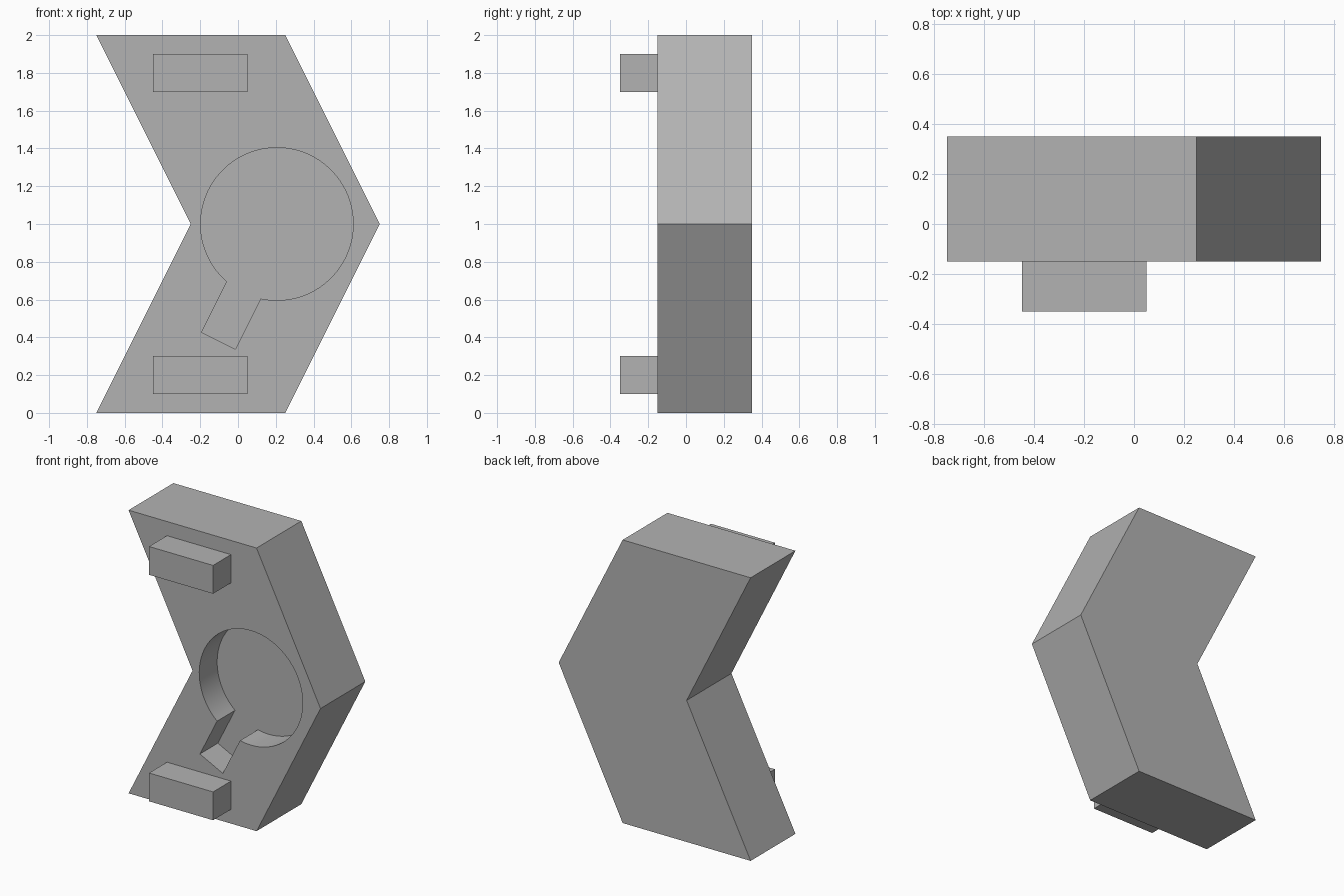
import bpy, bmesh
from math import atan2, asin, cos, sin, tau
from mathutils import Vector

cube = bpy.data.objects.get("Cube")
if cube:
    bpy.data.objects.remove(cube, do_unlink=True)

grey = bpy.data.materials.new("plain grey")
grey.use_nodes = True
colour = (0.45, 0.45, 0.45, 1)
grey.diffuse_color = colour
grey.node_tree.nodes["Principled BSDF"].inputs["Base Color"].default_value = colour


def prism(name, outline, front, back):
    """Extrude an (x, z) outline from y = front to y = back."""
    bm = bmesh.new()
    face = bm.faces.new([bm.verts.new((x, front, z)) for x, z in outline])
    moved = bmesh.ops.extrude_face_region(bm, geom=[face])["geom"]
    verts = [g for g in moved if isinstance(g, bmesh.types.BMVert)]
    bmesh.ops.translate(bm, verts=verts, vec=(0, back - front, 0))
    bmesh.ops.recalc_face_normals(bm, faces=bm.faces)
    mesh = bpy.data.meshes.new(name)
    bm.to_mesh(mesh)
    bm.free()
    mesh.materials.append(grey)
    obj = bpy.data.objects.new(name, mesh)
    bpy.context.collection.objects.link(obj)
    return obj


# Chevron body
body = prism("chevron_body", [(-0.75, 0), (0.25, 0), (0.75, 1),
                              (0.25, 2), (-0.75, 2), (-0.25, 1)], -0.15, 0.35)

# Keyhole outline: round pocket with a slanted slot
centre = Vector((0.206, 1.0))
radius, half_width, slot_length, steps = 0.404, 0.1, 0.691, 80
along = Vector((-1, -2)).normalized()
across = Vector((-along.y, along.x)) * half_width
start = atan2(along.y, along.x)
gap = asin(half_width / radius)
keyhole = []
for i in range(steps + 1):
    a = start + gap + (tau - 2 * gap) * i / steps
    keyhole.append(centre + radius * Vector((cos(a), sin(a))))
tip = centre + along * slot_length
keyhole += [tip - across, tip + across]

# Cut the recess into the front
cutter = prism("recess_cutter", keyhole, -0.25, 0.05)
cutter.hide_render = True
cut = body.modifiers.new("keyhole_recess", "BOOLEAN")
cut.operation = "DIFFERENCE"
cut.solver = "EXACT"
cut.object = cutter
bpy.ops.object.select_all(action="DESELECT")
body.select_set(True)
bpy.context.view_layer.objects.active = body
bpy.ops.object.modifier_apply(modifier=cut.name)
bpy.data.objects.remove(cutter, do_unlink=True)
bpy.ops.object.shade_smooth_by_angle()

# Mounting blocks on the front
for name, z in (("lower_block", 0.1), ("upper_block", 1.7)):
    prism(name, [(-0.45, z), (0.05, z), (0.05, z + 0.2), (-0.45, z + 0.2)],
          -0.35, -0.15)
